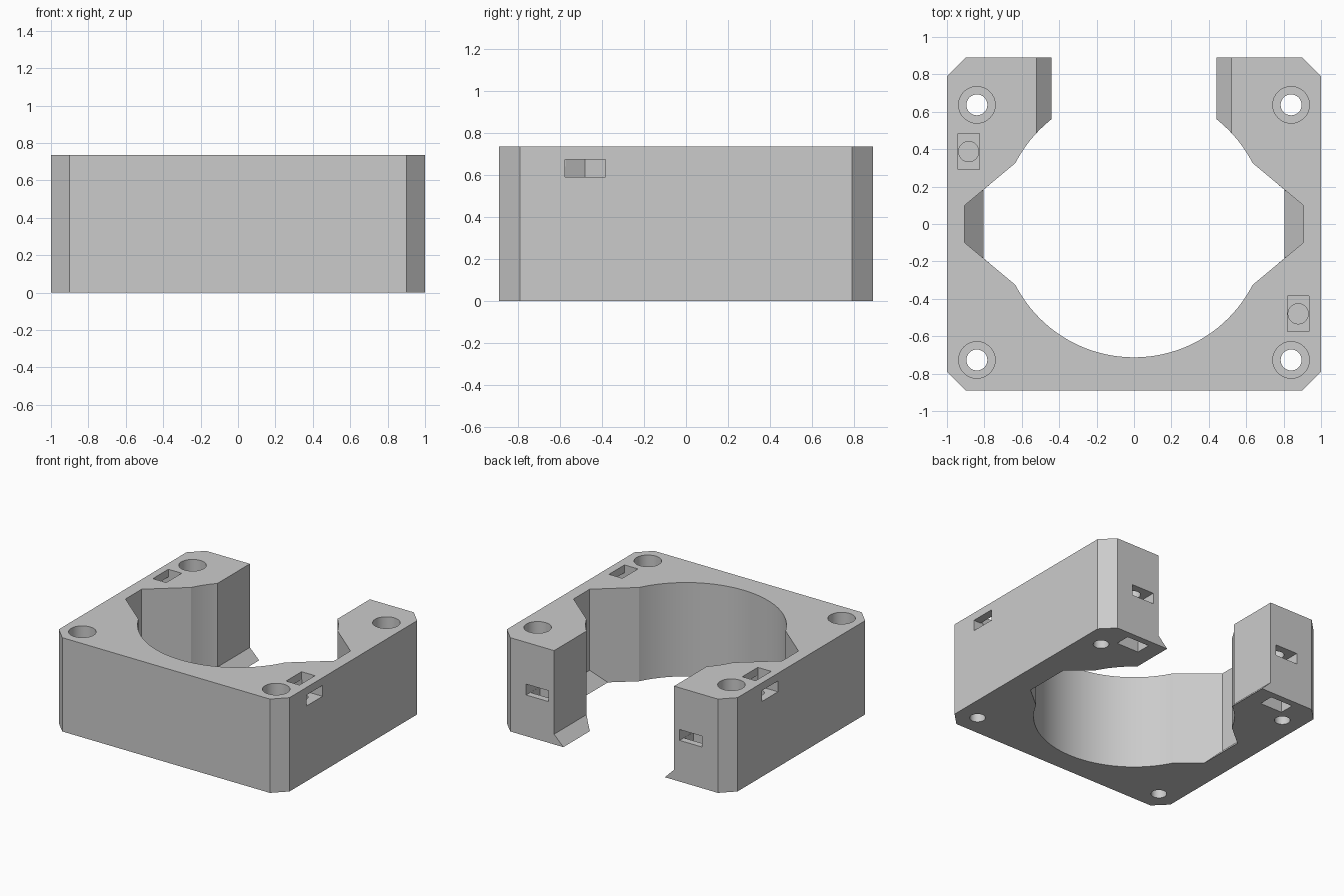
import bpy
import bmesh
from math import cos, sin, pi, radians
from mathutils import Matrix

default_cube = bpy.data.objects.get("Cube")
if default_cube:
    bpy.data.objects.remove(default_cube, do_unlink=True)

HEIGHT = 0.735
LOW, HIGH = -0.1, HEIGHT + 0.1   # cutter overshoot below and above the block

grey = bpy.data.materials.new("light grey")
grey.use_nodes = True
colour = (0.6, 0.6, 0.6, 1)
grey.diffuse_color = colour
grey.node_tree.nodes["Principled BSDF"].inputs["Base Color"].default_value = colour


def loft(name, levels, matrix=Matrix()):
    """Closed solid through stacked outlines given as (z, points)."""
    bm = bmesh.new()
    rings = [[bm.verts.new((x, y, z)) for x, y in pts] for z, pts in levels]
    for lower, upper in zip(rings, rings[1:]):
        for i in range(len(lower)):
            j = (i + 1) % len(lower)
            bm.faces.new((lower[i], lower[j], upper[j], upper[i]))
    bm.faces.new(rings[0][::-1])
    bm.faces.new(rings[-1])
    bmesh.ops.recalc_face_normals(bm, faces=bm.faces)
    bm.transform(matrix)
    mesh = bpy.data.meshes.new(name)
    bm.to_mesh(mesh)
    bm.free()
    mesh.materials.append(grey)
    obj = bpy.data.objects.new(name, mesh)
    bpy.context.collection.objects.link(obj)
    return obj


def prism(name, pts, z0, z1, matrix=Matrix()):
    return loft(name, [(z0, pts), (z1, pts)], matrix)


def circle(r, n=32):
    return [(r * cos(2 * pi * i / n), r * sin(2 * pi * i / n)) for i in range(n)]


def rect(x0, x1, y0, y1):
    return [(x0, y0), (x1, y0), (x1, y1), (x0, y1)]


def notch(x, y):
    """Eight-sided outline reaching sideways to x with half width y."""
    half = [(0.635, -0.325), (x, -y), (x, y), (0.635, 0.325)]
    return half + [(-px, -py) for px, py in half]


# Block with chamfered corners
w, d, c = 1.0, 0.89, 0.1
outline = [(w, c - d), (w, d - c), (w - c, d), (c - w, d),
           (-w, d - c), (-w, c - d), (c - w, -d), (w - c, -d)]
block = prism("clamp_block", outline, 0, HEIGHT)

cutters = []

# Round bore, side notches with a sloped lip, and rear mouth with a sloped lip
cutters.append(prism("bore", circle(0.713, 112), LOW, HIGH))
cutters.append(loft("side_notches", [(LOW, notch(0.805, 0.183)), (0, notch(0.805, 0.183)),
                                     (0.1, notch(0.905, 0.1)), (HIGH, notch(0.905, 0.1))]))
narrow, wide = rect(-0.44, 0.44, 0.2, 1), rect(-0.52, 0.52, 0.2, 1)
cutters.append(loft("rear_mouth", [(LOW, narrow), (0, narrow), (0.08, wide), (HIGH, wide)]))

# Counterbored corner screw holes
for x in (-0.84, 0.84):
    for y in (-0.727, 0.637):
        place = Matrix.Translation((x, y, 0))
        cutters.append(prism("screw_hole", circle(0.056), LOW, HIGH, place))
        cutters.append(prism("screw_head_hole", circle(0.098), 0.12, HIGH, place))


def nut_trap(x, y, angle, nut_z, slot, hole):
    """Nut slot open along the turned local +x, with rectangular slot and screw hole."""
    place = Matrix.Translation((x, y, 0)) @ Matrix.Rotation(radians(angle), 4, "Z")
    f = 0.0975
    nut = [(0.3, -f), (0.3, f), (-f * 0.577, f), (-f * 1.155, 0), (-f * 0.577, -f)]
    cutters.append(prism("nut_slot", nut, nut_z - 0.0425, nut_z + 0.0425, place))
    cutters.append(prism("access_slot", rect(-0.058, 0.058, -0.096, 0.096), *slot, place))
    cutters.append(prism("nut_screw_hole", circle(0.054), *hole, place))


# Upper traps on the two sides, lower traps in the two rear posts
for x, y, angle in ((0.878, -0.48, 0), (-0.884, 0.387, 180)):
    nut_trap(x, y, angle, 0.632, (0.64, HIGH), (0.4, 0.65))
for x in (-0.665, 0.665):
    nut_trap(x, 0.78, 90, 0.365, (LOW, 0.36), (0.35, 0.52))

# Cut everything out of the block
bpy.context.view_layer.objects.active = block
for cutter in cutters:
    cutter.hide_render = True
    cut = block.modifiers.new(cutter.name, "BOOLEAN")
    cut.operation = "DIFFERENCE"
    cut.solver = "EXACT"
    cut.object = cutter
    bpy.ops.object.modifier_apply(modifier=cut.name)
    bpy.data.objects.remove(cutter, do_unlink=True)

bpy.ops.object.select_all(action="DESELECT")
block.select_set(True)
bpy.ops.object.shade_smooth_by_angle(angle=radians(20))
